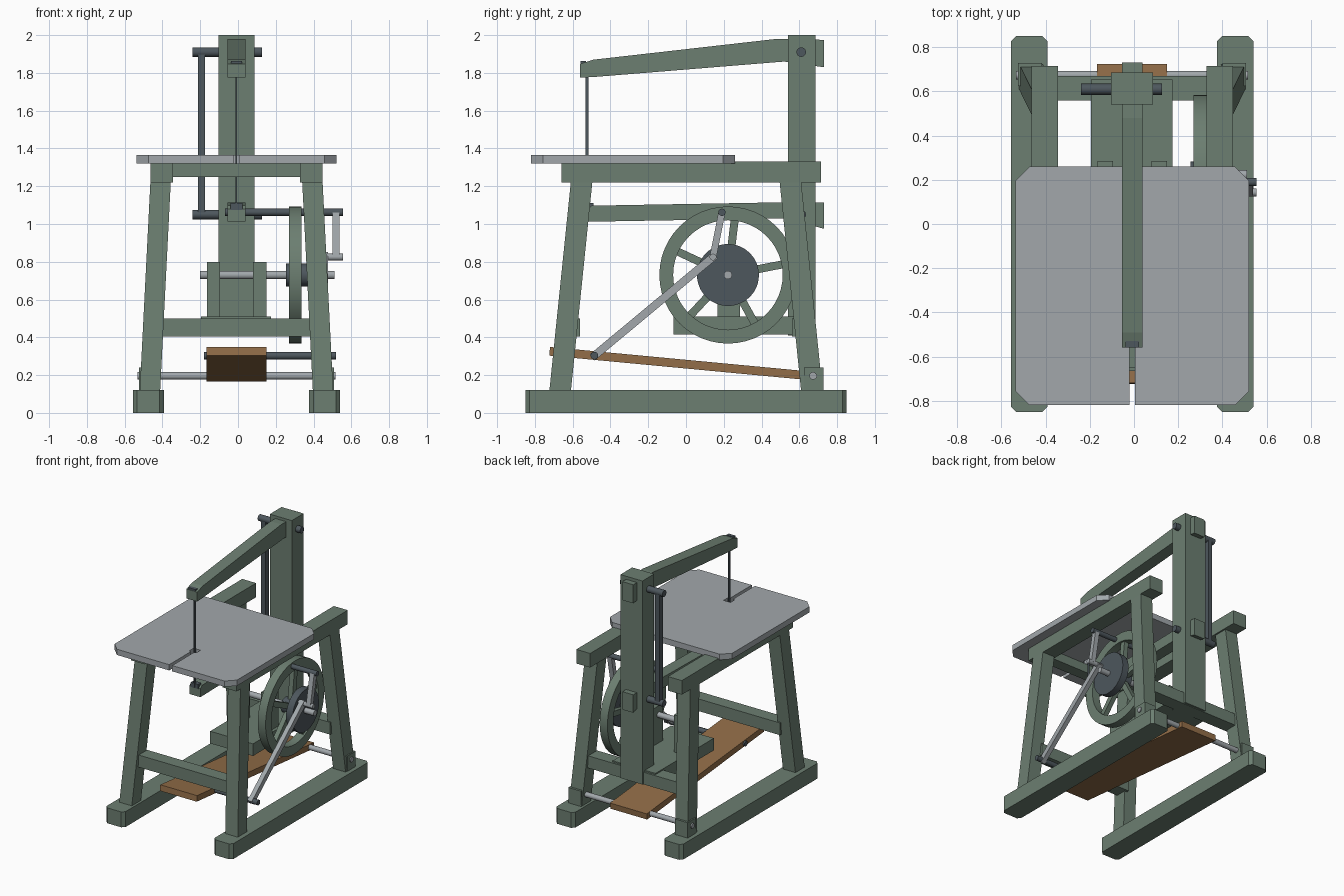
import bpy, bmesh, math
from mathutils import Vector, Matrix

if "Cube" in bpy.data.objects:
    bpy.data.objects.remove(bpy.data.objects["Cube"])

CX = -0.008  # frame centre line


def mat(name, c):
    m = bpy.data.materials.new(name)
    m.diffuse_color = (*c, 1)
    m.use_nodes = True
    m.node_tree.nodes["Principled BSDF"].inputs["Base Color"].default_value = m.diffuse_color
    return m


GREEN = mat("green_paint", (0.15, 0.21, 0.165))
STEEL = mat("light_steel", (0.36, 0.39, 0.41))
DARK = mat("dark_iron", (0.075, 0.095, 0.11))
WOOD = mat("brown_wood", (0.29, 0.155, 0.065))


def finish(name, bm, m, smooth=False):
    bmesh.ops.recalc_face_normals(bm, faces=bm.faces)
    me = bpy.data.meshes.new(name)
    bm.to_mesh(me)
    bm.free()
    ob = bpy.data.objects.new(name, me)
    bpy.context.collection.objects.link(ob)
    me.materials.append(m)
    if smooth:
        bpy.ops.object.select_all(action='DESELECT')
        ob.select_set(True)
        bpy.context.view_layer.objects.active = ob
        bpy.ops.object.shade_smooth_by_angle(angle=math.radians(35))
    return ob


def loft(name, loops, m):
    """Closed solid between two matching outlines."""
    bm = bmesh.new()
    a, b = [[bm.verts.new(p) for p in lp] for lp in loops]
    n = len(a)
    bm.faces.new(a)
    bm.faces.new(b)
    for i in range(n):
        bm.faces.new((a[i], a[(i + 1) % n], b[(i + 1) % n], b[i]))
    return finish(name, bm, m)


def slab(name, pts, z0, z1, m):  # xy outline
    return loft(name, [[(x, y, z) for x, y in pts] for z in (z0, z1)], m)


def side(name, pts, x0, x1, m):  # yz outline
    return loft(name, [[(x, y, z) for y, z in pts] for x in (x0, x1)], m)


def rect(x0, x1, y0, y1, c=0.0):
    if not c:
        return [(x0, y0), (x1, y0), (x1, y1), (x0, y1)]
    return [(x0 + c, y0), (x1 - c, y0), (x1, y0 + c), (x1, y1 - c),
            (x1 - c, y1), (x0 + c, y1), (x0, y1 - c), (x0, y0 + c)]


def box(name, x0, x1, y0, y1, z0, z1, m=GREEN, c=0.0):
    return slab(name, rect(x0, x1, y0, y1, c), z0, z1, m)


def rod(name, x0, x1, y, z, r, m, seg=24):
    bm = bmesh.new()
    M = Matrix.Translation(((x0 + x1) / 2, y, z)) @ Matrix.Rotation(math.pi / 2, 4, 'Y')
    bmesh.ops.create_cone(bm, cap_ends=True, segments=seg, radius1=r, radius2=r,
                          depth=abs(x1 - x0), matrix=M)
    return finish(name, bm, m, True)


def bar(name, p, q, w, x0, x1, m, ext=0.0):
    """Flat bar in the yz plane from p to q."""
    p, q = Vector(p), Vector(q)
    d = (q - p).normalized()
    n = Vector((-d.y, d.x)) * w / 2
    p, q = p - d * ext, q + d * ext
    return side(name, [p + n, q + n, q - n, p - n], x0, x1, m)


# Frame: skids, splayed legs, top rails, treadle brackets
for s, lab in ((-1, "left"), (1, "right")):
    def span(c, h):
        return CX + s * c - h, CX + s * c + h
    box(lab + "_skid", *span(0.4665, 0.082), -0.85, 0.85, 0, 0.12, c=0.022)
    box(lab + "_top_rail", *span(0.396, 0.06), -0.66, 0.715, 1.22, 1.33)
    box(lab + "_treadle_bracket", *span(0.462, 0.054), 0.625, 0.728, 0.12, 0.24)
    for t, end in ((-1, "front"), (1, "back")):
        loops = []
        for cx, cy, z in ((0.458, 0.666, 0.12), (0.402, 0.553, 1.22)):
            x0, x1 = span(cx, 0.054)
            loops.append([(x, y, z) for x, y in rect(x0, x1, t * cy - 0.057, t * cy + 0.057)])
        loft(f"{lab}_{end}_leg", loops, GREEN)

# Cross members and platform
box("front_stretcher", -0.42, 0.405, -0.665, -0.56, 0.405, 0.5)
box("back_stretcher", -0.42, 0.405, 0.56, 0.67, 0.405, 0.5)
box("front_top_crossbar", -0.36, 0.345, -0.65, -0.56, 1.25, 1.32)
box("shaft_platform", -0.195, 0.175, -0.065, 0.655, 0.415, 0.51)
for x in (-0.165, 0.08):
    box("shaft_bearing_post", x, x + 0.07, 0.168, 0.285, 0.5, 0.8)

# Column
box("column", -0.103, 0.087, 0.54, 0.685, 0.41, 2.0)

# Work table with saw slot
x0, x1, y0, y1, c = -0.537, 0.521, -0.82, 0.26, 0.064
slab("work_table", [
    (x0 + c, y0), (CX - 0.013, y0), (CX - 0.013, -0.555), (CX - 0.03, -0.545),
    (CX - 0.03, -0.495), (CX + 0.03, -0.495), (CX + 0.03, -0.545), (CX + 0.013, -0.555),
    (CX + 0.013, y0), (x1 - c, y0), (x1, y0 + c), (x1, y1 - c), (x1 - c, y1),
    (x0 + c, y1), (x0, y1 - c), (x0, y0 + c)], 1.32, 1.365, STEEL)

# Saw arms passing through the column, blade and clamps
side("upper_arm", [(-0.56, 1.775), (-0.49, 1.778), (0.52, 1.86), (0.73, 1.83), (0.73, 1.975),
                   (0.48, 1.98), (-0.49, 1.87), (-0.56, 1.848)], CX - 0.047, CX + 0.047, GREEN)
side("lower_arm", [(-0.52, 1.012), (0.52, 1.03), (0.73, 0.975), (0.73, 1.115), (0.52, 1.115),
                   (-0.5, 1.097), (-0.52, 1.08)], CX - 0.047, CX + 0.047, GREEN)
box("saw_blade", CX - 0.004, CX + 0.004, -0.533, -0.515, 1.08, 1.80, DARK)
box("upper_blade_clamp", CX - 0.03, CX + 0.03, -0.558, -0.53, 1.82, 1.863, DARK)
box("lower_blade_clamp", CX - 0.032, CX + 0.032, -0.527, -0.49, 1.075, 1.11, DARK)
for z, lab in ((1.91, "upper"), (1.05, "lower")):
    rod(lab + "_arm_pivot", -0.24, 0.127, 0.61, z, 0.025, DARK)
box("tie_link", -0.212, -0.176, 0.588, 0.632, 1.05, 1.91, DARK)

# Flywheel: rim, spokes, hub
WY, WZ = 0.222, 0.73
bm = bmesh.new()
N = 48
rings = []
for i in range(N):
    a = 2 * math.pi * i / N
    rings.append([bm.verts.new((x, WY + r * math.cos(a), WZ + r * math.sin(a)))
                  for x, r in ((0.27, 0.29), (0.27, 0.363), (0.337, 0.363), (0.337, 0.29))])
for i in range(N):
    a, b = rings[i], rings[(i + 1) % N]
    for j in range(4):
        k = (j + 1) % 4
        bm.faces.new((a[j], a[k], b[k], b[j]))
finish("flywheel_rim", bm, GREEN, True)
for k in range(5):
    a = math.radians(83 + 72 * k)
    d = Vector((math.cos(a), math.sin(a)))
    o = Vector((WY, WZ))
    bar("flywheel_spoke", o + d * 0.04, o + d * 0.3, 0.042, 0.285, 0.323, GREEN)
rod("flywheel_hub", 0.255, 0.38, WY, WZ, 0.06, DARK, 32)
rod("drive_shaft", -0.2, 0.512, WY, WZ, 0.022, STEEL)
rod("crank_disc", 0.375, 0.43, WY, WZ, 0.164, DARK, 48)

# Crank pin, drive link to lower arm, connecting rod to treadle
rod("crank_pin", 0.42, 0.555, 0.143, 0.825, 0.018, STEEL)
rod("arm_drive_pin", -0.07, 0.555, 0.19, 1.062, 0.019, DARK)
bar("arm_drive_link", (0.143, 0.825), (0.19, 1.062), 0.036, 0.5, 0.538, STEEL)
bar("connecting_rod", (0.143, 0.825), (-0.485, 0.303), 0.042, 0.44, 0.476, STEEL, 0.015)
rod("treadle_pin", -0.18, 0.518, -0.485, 0.303, 0.02, DARK)

# Treadle and its axle
bar("treadle", (-0.722, 0.326), (0.722, 0.19), 0.046, -0.168, 0.15, WOOD)
rod("treadle_axle", -0.533, 0.516, 0.673, 0.196, 0.02, STEEL)
